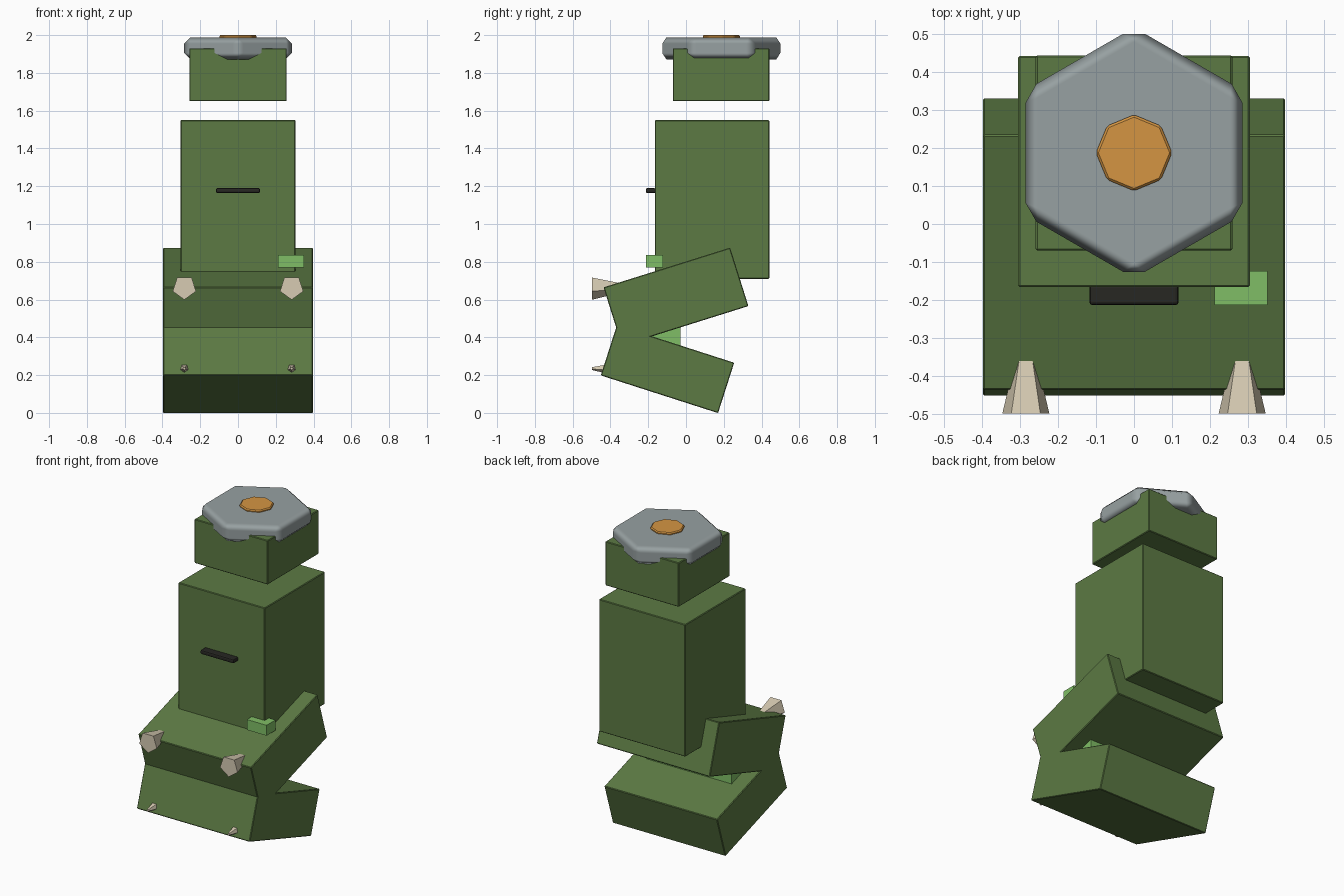
import bpy, math
from mathutils import Matrix

if "Cube" in bpy.data.objects:
    bpy.data.objects.remove(bpy.data.objects["Cube"])


def material(name, rgb):
    m = bpy.data.materials.new(name)
    m.diffuse_color = (*rgb, 1)
    m.use_nodes = True
    m.node_tree.nodes["Principled BSDF"].inputs["Base Color"].default_value = m.diffuse_color
    return m


GREEN = material("moss green", (0.107, 0.195, 0.057))
LIGHT = material("light green", (0.216, 0.515, 0.133))
GREY = material("steel grey", (0.31, 0.355, 0.36))
ORANGE = material("orange", (0.66, 0.30, 0.055))
IVORY = material("ivory", (0.68, 0.60, 0.45))
DARK = material("dark slot", (0.02, 0.02, 0.016))


def finish(obj, name, mat, bevel=0, segments=1):
    obj.name = name
    obj.data.materials.append(mat)
    if bevel:
        b = obj.modifiers.new("bevel", 'BEVEL')
        b.width, b.segments = bevel, segments
    return obj


def box(name, lo, hi, mat, bevel=0, segments=1, tilt=0):
    """Box from corner to corner, turned by tilt about its own x axis."""
    size = [h - l for l, h in zip(lo, hi)]
    bpy.ops.mesh.primitive_cube_add(size=1)
    obj = bpy.context.object
    obj.data.transform(Matrix.Diagonal((*size, 1)))
    obj.location = [(l + h) / 2 for l, h in zip(lo, hi)]
    obj.rotation_euler.x = tilt
    return finish(obj, name, mat, bevel, segments)


def tilted(name, y, z, length, height, degrees):
    return box(name, (-0.397, y - length / 2, z - height / 2),
               (0.397, y + length / 2, z + height / 2), GREEN, 0.004,
               tilt=math.radians(degrees))


def prism(name, sides, radius, z0, z1, mat, bevel):
    bpy.ops.mesh.primitive_cylinder_add(vertices=sides, radius=radius, depth=z1 - z0,
                                        location=(0, 0.187, (z0 + z1) / 2))
    return finish(bpy.context.object, name, mat, bevel)


def tooth(name, x, z, r_front, r_back):
    """Five-sided tooth lying along y, one corner pointing down."""
    bpy.ops.mesh.primitive_cone_add(vertices=5, radius1=r_front, radius2=r_back, depth=0.22)
    obj = bpy.context.object
    # local z becomes +y, local +y becomes -z
    obj.data.transform(Matrix.Rotation(-math.pi / 2, 4, 'X'))
    obj.location = (x, -0.388, z)
    return finish(obj, name, IVORY)


# Jaws opening towards the back
tilted("lower_jaw", -0.098, 0.232, 0.652, 0.28, -17.8)
tilted("upper_jaw", -0.053, 0.615, 0.702, 0.324, 17.4)
box("tongue", (-0.3, -0.34, 0.345), (0.3, -0.03, 0.46), LIGHT)

# Teeth
for side, x in (("left", -0.284), ("right", 0.284)):
    tooth(f"upper_tooth_{side}", x, 0.664, 0.065, 0.01)
    tooth(f"lower_tooth_{side}", x, 0.235, 0.008, 0.06)

# Body, with a slot and a small button
box("body", (-0.304, -0.165, 0.71), (0.304, 0.441, 1.55), GREEN, 0.004)
box("slot", (-0.117, -0.213, 1.164), (0.117, -0.16, 1.19), DARK, 0.008, 2)
box("button", (0.212, -0.213, 0.77), (0.35, -0.123, 0.836), LIGHT)

# Floating head with hexagonal cap
box("head", (-0.258, -0.07, 1.65), (0.258, 0.442, 1.93), GREEN, 0.004)
cap = prism("cap", 6, 0.329, 1.872, 1.988, GREY, 0.033)
for p in cap.data.polygons:
    p.use_smooth = True
cap.modifiers["bevel"].harden_normals = True
prism("cap_knob", 8, 0.1, 1.95, 2.0, ORANGE, 0.006)
